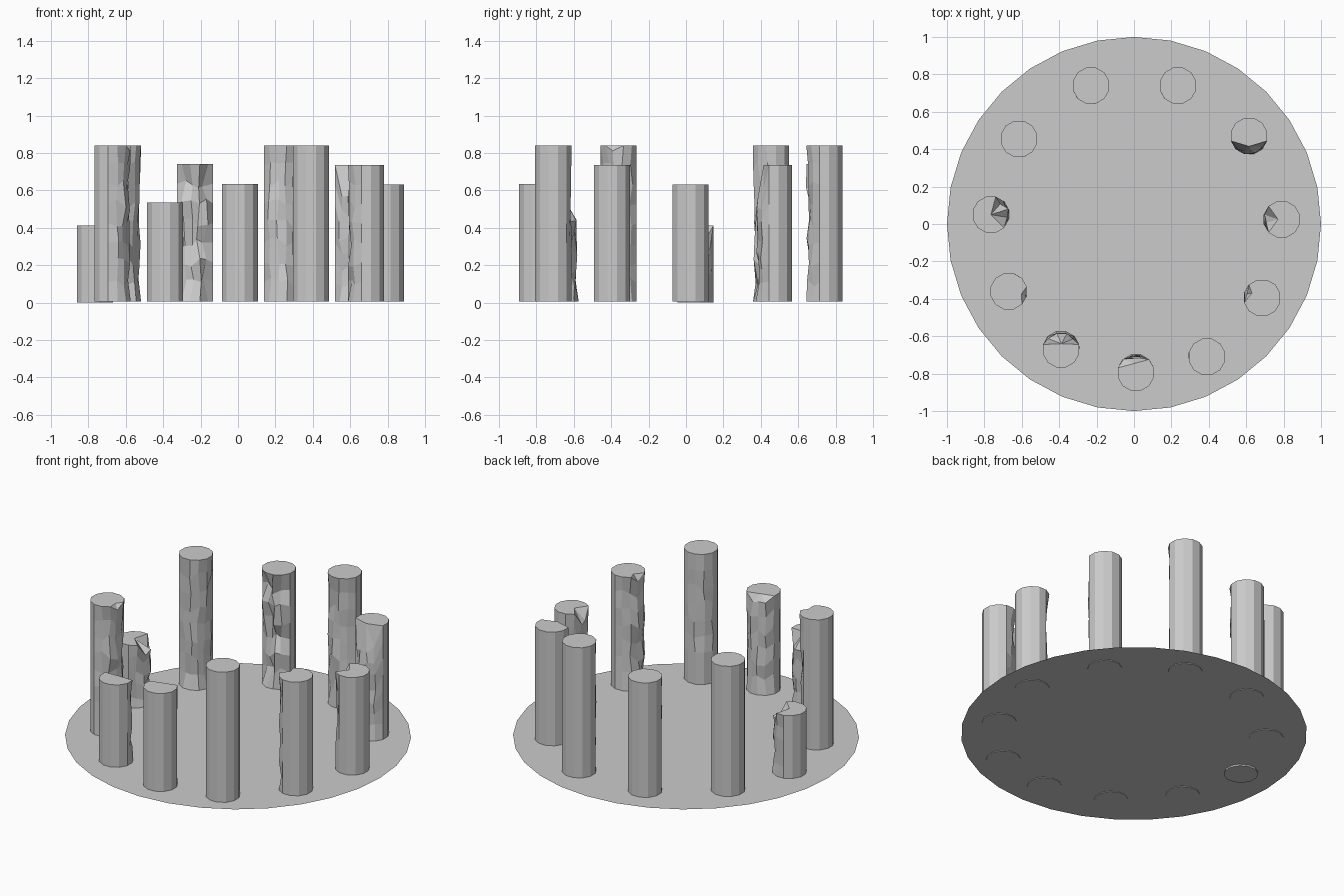
import bpy, bmesh, math, random

if "Cube" in bpy.data.objects:
    bpy.data.objects.remove(bpy.data.objects["Cube"])

random.seed(5)
R = 0.1      # column radius
N = 12       # column sides
BASE = 0.006

# ground disc: thin 32-sided plate
bpy.ops.mesh.primitive_circle_add(vertices=32, radius=1.0, fill_type='NGON', location=(0, 0, 0.01))
bpy.context.object.name = "floor_disc"

# x, y, height, damaged side (deg), chip depth, top edge drop, drop half-width (deg), hub shift, chip start, chip end
COLUMNS = [
    (-0.23, 0.74, 0.74, -90, 0.05, 0.0, 0, 0.0, 0.1, 0.9),
    (0.235, 0.74, 0.84, -90, 0.022, 0.0, 0, 0.0, 0.0, 1.0),
    (0.615, 0.47, 0.735, -90, 0.02, 0.17, 55, 0.055, 0.0, 1.0),
    (0.79, 0.025, 0.632, 180, 0.025, 0.08, 35, 0.02, 0.2, 1.0),
    (0.685, -0.395, 0.735, 155, 0.022, 0.05, 20, 0.06, 0.0, 1.0),
    (0.39, -0.71, 0.84, 120, 0.01, 0.0, 0, 0.0, 0.3, 0.8),
    (0.01, -0.795, 0.635, 105, 0.022, 0.05, 40, 0.05, 0.1, 1.0),
    (-0.39, -0.67, 0.535, 85, 0.025, 0.12, 62, 0.03, 0.0, 1.0),
    (-0.67, -0.36, 0.84, -12, 0.022, 0.04, 20, 0.07, 0.0, 1.0),
    (-0.765, 0.05, 0.417, 8, 0.025, 0.08, 50, 0.0, 0.2, 1.0),
    (-0.615, 0.455, 0.84, -45, 0.025, 0.0, 0, 0.0, 0.0, 0.9),
]


def gap(a, b):
    """smallest angle between two directions, in degrees"""
    return abs((a - b + 180) % 360 - 180)


def column(i, x, y, h, facing, depth, drop, width, hub, lo, hi):
    bm = bmesh.new()
    rows = max(5, round(h / 0.1))
    rings = []
    for k in range(rows + 1):
        t = k / rows
        ring = []
        for s in range(N):
            deg = 15 + s * 360 / N
            g = gap(deg, facing)
            broken = drop > 0 and g < width
            top = h - (drop * random.uniform(0.7, 1.0) if broken else 0)
            z = BASE + t * (top - BASE)
            r, a = R, math.radians(deg)
            # chip the weathered side
            if g < 72 and lo <= t <= hi and (0 < k < rows or (k == rows and broken)):
                r -= depth * random.uniform(0.0, 1.25) * math.cos(math.radians(g * 0.8))
                if k < rows:
                    z += random.uniform(-0.025, 0.025)
                a += random.uniform(-0.1, 0.1)
            ring.append(bm.verts.new((r * math.cos(a), r * math.sin(a), z)))
        rings.append(ring)
    for low, up in zip(rings, rings[1:]):
        for s in range(N):
            n = (s + 1) % N
            bm.faces.new((low[s], low[n], up[n], up[s]))
    bm.faces.new(rings[0][::-1])
    # top cap, broken away around a hub point when its edge is dropped
    if drop:
        a = math.radians(facing)
        c = bm.verts.new((hub * math.cos(a), hub * math.sin(a), h))
        for s in range(N):
            bm.faces.new((rings[-1][s], rings[-1][(s + 1) % N], c))
    else:
        bm.faces.new(rings[-1])
    bmesh.ops.recalc_face_normals(bm, faces=bm.faces)
    me = bpy.data.meshes.new(f"stone_column_{i}")
    bm.to_mesh(me)
    bm.free()
    ob = bpy.data.objects.new(f"stone_column_{i}", me)
    ob.location = (x, y, 0 if i != 9 else -0.006)
    bpy.context.collection.objects.link(ob)


# ring of weathered columns
for i, c in enumerate(COLUMNS):
    column(i, *c)
